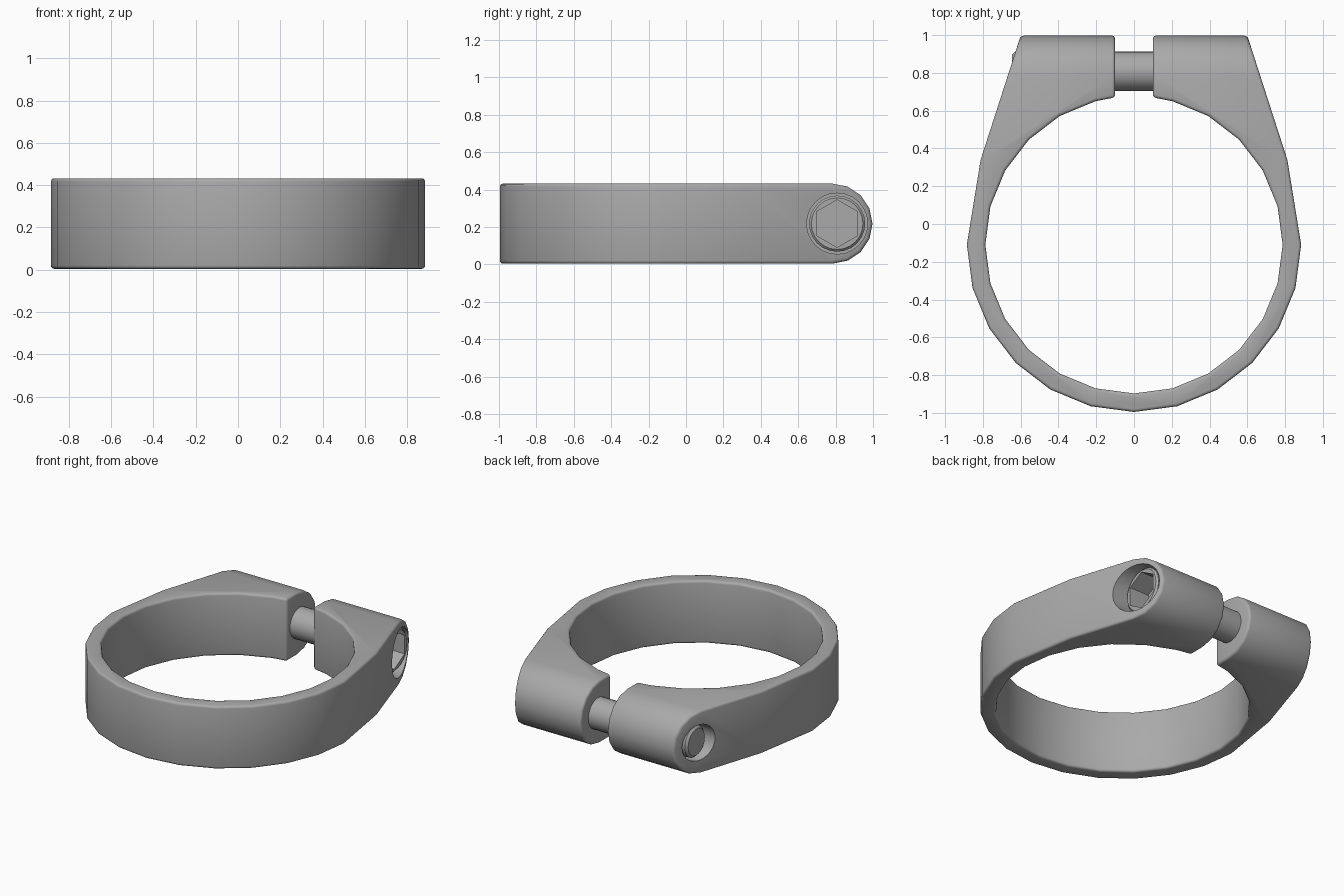
import bpy, bmesh
from math import sin, cos, radians, tau

cube = bpy.data.objects.get("Cube")
if cube:
    bpy.data.objects.remove(cube, do_unlink=True)

GREY = 0.4
metal = bpy.data.materials.new("grey metal")
metal.use_nodes = True
metal.diffuse_color = (GREY, GREY, GREY, 1)
metal.node_tree.nodes["Principled BSDF"].inputs["Base Color"].default_value = (GREY, GREY, GREY, 1)

MID_Z = 0.218                # middle height of the band
LUG_Y, LUG_R = 0.783, 0.214  # rounded back of the lugs
BOLT_Y = 0.808
RING_Y = -0.11


def make_object(name, bm):
    bmesh.ops.recalc_face_normals(bm, faces=bm.faces)
    mesh = bpy.data.meshes.new(name)
    bm.to_mesh(mesh)
    bm.free()
    mesh.materials.append(metal)
    ob = bpy.data.objects.new(name, mesh)
    bpy.context.collection.objects.link(ob)
    return ob


def prism(name, points, axis, low, high):
    """Extrude a closed outline along x or z."""
    bm = bmesh.new()
    place = (lambda p, t: (t, *p)) if axis == "x" else (lambda p, t: (*p, t))
    face = bm.faces.new([bm.verts.new(place(p, low)) for p in points])
    new = bmesh.ops.extrude_face_region(bm, geom=[face])["geom"]
    for v in new:
        if isinstance(v, bmesh.types.BMVert):
            v.co["xyz".index(axis)] = high
    return make_object(name, bm)


def circle(cy, cz, r, n, turn=0.0):
    return [(cy + r * cos(tau * i / n + turn), cz + r * sin(tau * i / n + turn)) for i in range(n)]


def lathe_x(name, profile, n):
    """Revolve (x, radius) pairs around the bolt axis."""
    bm = bmesh.new()
    rings = [[bm.verts.new((x, *p)) for p in circle(BOLT_Y, MID_Z, r, n)] for x, r in profile]
    for a, b in zip(rings, rings[1:]):
        for i in range(n):
            j = (i + 1) % n
            bm.faces.new((a[i], a[j], b[j], b[i]))
    bm.faces.new(rings[0])
    bm.faces.new(rings[-1])
    return make_object(name, bm)


def apply(ob, mod):
    bpy.context.view_layer.objects.active = ob
    bpy.ops.object.modifier_apply(modifier=mod.name)


def boolean(ob, cutter, operation):
    mod = ob.modifiers.new("cut", "BOOLEAN")
    mod.operation = operation
    mod.solver = "EXACT"
    mod.object = cutter
    apply(ob, mod)
    bpy.data.objects.remove(cutter, do_unlink=True)


def smooth(ob):
    bpy.ops.object.select_all(action="DESELECT")
    ob.select_set(True)
    bpy.context.view_layer.objects.active = ob
    bpy.ops.object.shade_smooth_by_angle(angle=radians(35))


def arc(r, degrees):
    return [(r * cos(radians(a)), RING_Y + r * sin(radians(a))) for a in degrees]


# Clamp band: split ring with two lugs, seen from above
half = arc(0.885, range(-90, 1, 15))
half += [(0.812, 0.34), (0.583, 1.05), (0.1, 1.05), (0.1, 0.67)]
half += arc(0.787, range(75, -91, -15))
outline = half + [(-x, y) for x, y in reversed(half[1:-1])]
band = prism("clamp_band", outline, "z", -0.2, 0.7)

# Side shape: flat band with a round back
side = [(LUG_Y + LUG_R * cos(tau * i / 16), MID_Z + LUG_R * sin(tau * i / 16)) for i in range(-4, 5)]
side += [(-1.2, MID_Z + LUG_R), (-1.2, MID_Z - LUG_R)]
boolean(band, prism("side_cutter", side, "x", -1.2, 1.2), "INTERSECT")

# Softened rims
bevel = band.modifiers.new("rim", "BEVEL")
bevel.width = 0.016
bevel.segments = 3
bevel.limit_method = "ANGLE"
bevel.angle_limit = radians(35)
apply(band, bevel)

# Counterbore for the bolt head and hole for the bolt tip
boolean(band, prism("bore_cutter", circle(BOLT_Y, MID_Z, 0.163, 24), "x", 0.45, 1.0), "DIFFERENCE")
boolean(band, prism("tip_cutter", circle(BOLT_Y, MID_Z, 0.122, 24), "x", -1.0, -0.57), "DIFFERENCE")
smooth(band)

# Bolt with a hexagonal socket
bolt = lathe_x("clamp_bolt", [(-0.645, 0.09), (-0.63, 0.105), (0.44, 0.105), (0.44, 0.15),
                              (0.605, 0.15), (0.617, 0.138)], 24)
boolean(bolt, prism("socket_cutter", circle(BOLT_Y, MID_Z, 0.127, 6, tau / 4), "x", 0.47, 0.8), "DIFFERENCE")
smooth(bolt)
